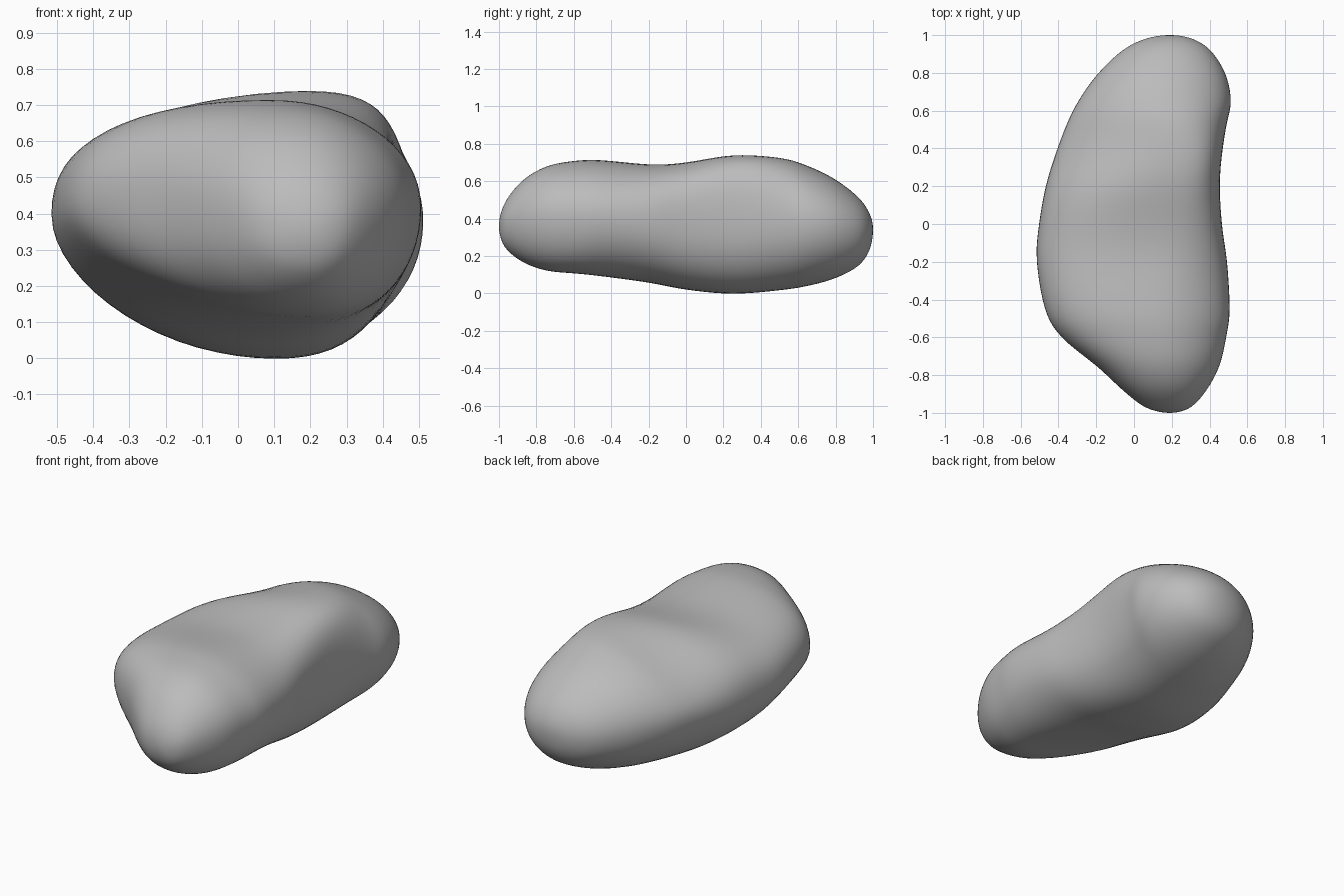
import bpy
import bmesh
import math
from mathutils import Vector

cube = bpy.data.objects.get("Cube")
if cube:
    bpy.data.objects.remove(cube, do_unlink=True)

SIDES = 64      # points around each section
STEPS = 5       # sections between two stations

# Stations along the length: y, left edge, right edge, underside, top
STATIONS = [
    (-1, .19, .19, .36, .36),
    (-.97, .06, .30, .25, .48),
    (-.88, -.06, .385, .17, .60),
    (-.75, -.20, .455, .12, .68),
    (-.6, -.39, .49, .105, .71),
    (-.45, -.475, .51, .09, .715),
    (-.2, -.52, .495, .055, .69),
    (0, -.507, .467, .018, .70),
    (.25, -.46, .455, -.006, .742),
    (.5, -.37, .487, .015, .727),
    (.65, -.30, .517, .037, .685),
    (.8, -.19, .485, .08, .61),
    (.92, -.06, .405, .145, .515),
    (.98, .06, .31, .23, .43),
    (1, .19, .19, .34, .34),
]


def spline(a, b, c, d, t):
    """Smooth curve from b to c, one value."""
    return b + t / 2 * (c - a + t * (2 * a - 5 * b + 4 * c - d + t * (3 * (b - c) + d - a)))


def smooth_stations():
    """Fill in sections between the stations, leaving out both tips."""
    last = len(STATIONS) - 1
    # Mirror the sections past each tip so the ends close round
    def at(i):
        if 0 <= i <= last:
            return STATIONS[i]
        y, left, right, low, high = STATIONS[1 if i < 0 else last - 1]
        return (y, right, left, high, low)
    for i in range(last):
        for k in range(STEPS):
            if i or k:
                yield [spline(*v, k / STEPS)
                       for v in zip(at(i - 1), at(i), at(i + 1), at(i + 2))]


def power(value, n):
    return abs(value) ** n


def bump(y, centre, width):
    """Smooth weight, one at the centre and fading out along the length."""
    return math.exp(-((y - centre) / width) ** 2)


def section(y, left, right, low, high):
    """One lopsided oval: square-topped at the waist, bevelled below the front lobe."""
    waist = bump(y, .05, .33)
    front = bump(y, -.35, .25)
    nose = bump(y, -.8, .22)
    back = bump(y, .45, .25)
    cx = max(left, min(right, .1 + .09 * y * y))
    cz = low + .53 * (high - low)
    # Sharpness of each quarter: under one is square, over one is bevelled
    upper_right = 1 - .32 * waist
    upper_left = 1 - .2 * waist - .14 * front - .12 * nose + .14 * back
    lower_left = 1 + .18 * front - .18 * nose
    lower_right = 1 - .16 * waist - .06 * back
    # Sideways lean of the crest and of the keel
    crest = .1 * bump(y, .38, .22) - .03 * bump(y, -.4, .3)
    keel = .07 * bump(y, -.6, .25)
    for k in range(SIDES):
        angle = math.tau * k / SIDES
        c, s = math.cos(angle), math.sin(angle)
        if s > 0:
            n = upper_right if c > 0 else upper_left
        else:
            n = lower_right if c > 0 else lower_left
        x = cx + power(c, n) * ((right if c > 0 else left) - cx)
        z = cz + power(s, n) * ((high if s > 0 else low) - cz)
        x += (crest if s > 0 else keel) * s * s
        yield Vector((x, y, z))


# Pebble body: rings joined along the length, closed by a fan at each tip
bm = bmesh.new()
rings = [[bm.verts.new(p) for p in section(*st)] for st in smooth_stations()]
for r, q in zip(rings, rings[1:]):
    for k in range(SIDES):
        j = (k + 1) % SIDES
        bm.faces.new((r[k], r[j], q[j], q[k]))
for ring, tip in ((rings[0], STATIONS[0]), (rings[-1], STATIONS[-1])):
    pole = bm.verts.new((tip[1], tip[0], tip[3]))
    for k in range(SIDES):
        bm.faces.new((ring[k], ring[(k + 1) % SIDES], pole))

# Soften the section joins
inner = [v for ring in rings[STEPS:-STEPS] for v in ring]
for _ in range(6):
    bmesh.ops.smooth_vert(bm, verts=inner, factor=.5,
                          use_axis_x=True, use_axis_y=False, use_axis_z=True)
bmesh.ops.recalc_face_normals(bm, faces=bm.faces)
mesh = bpy.data.meshes.new("pebble")
bm.to_mesh(mesh)
bm.free()

pebble = bpy.data.objects.new("pebble", mesh)
bpy.context.collection.objects.link(pebble)

# Plain stone colour
stone = bpy.data.materials.new("stone grey")
stone.use_nodes = True
grey = (.5, .5, .5, 1)
stone.diffuse_color = grey
stone.node_tree.nodes["Principled BSDF"].inputs["Base Color"].default_value = grey
mesh.materials.append(stone)

for face in mesh.polygons:
    face.use_smooth = True
